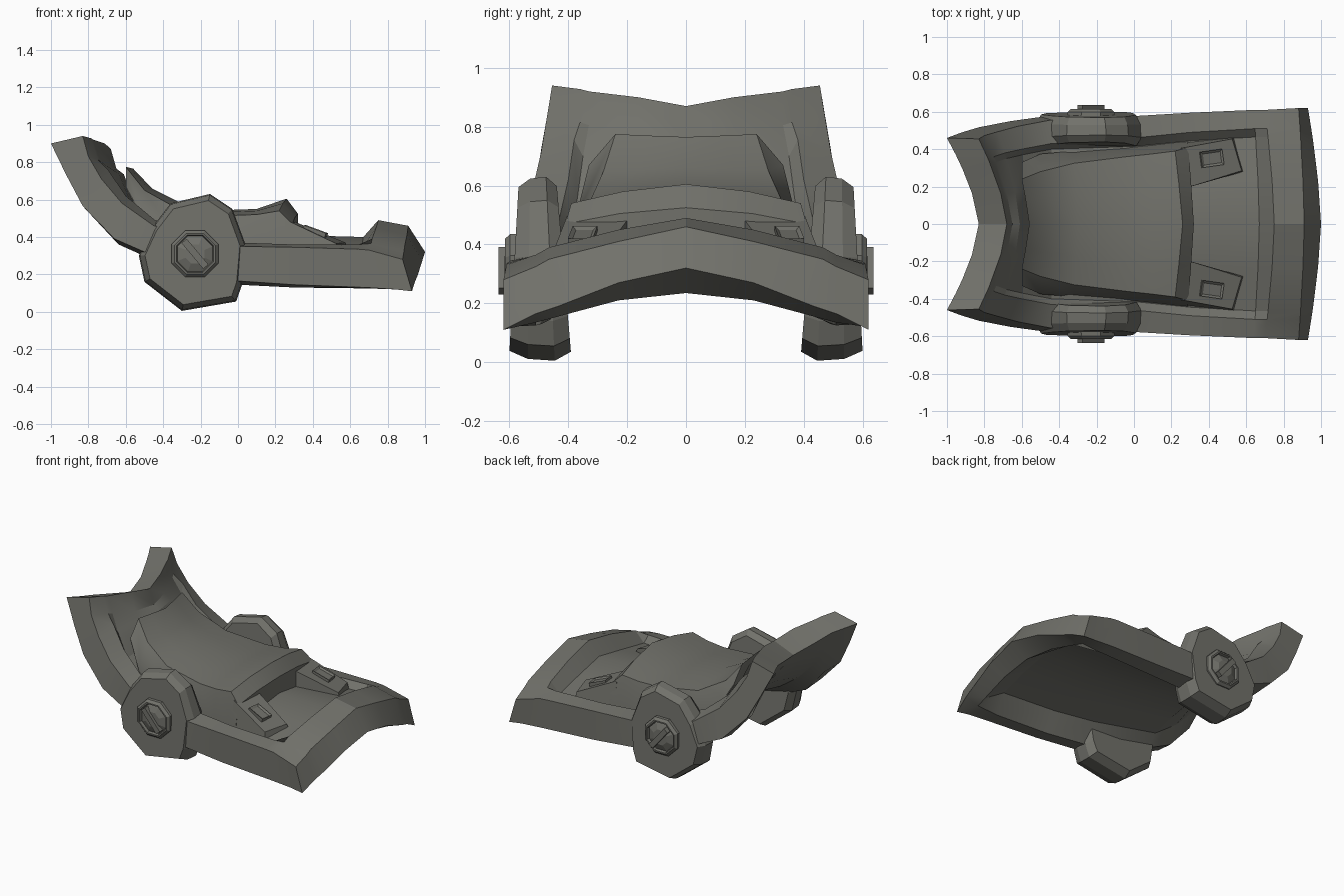
import bpy, bmesh, math
from mathutils import Vector, Matrix

if "Cube" in bpy.data.objects:
    bpy.data.objects.remove(bpy.data.objects["Cube"])

mat = bpy.data.materials.new("dark olive grey")
mat.diffuse_color = (0.165, 0.165, 0.145, 1)
mat.use_nodes = True
mat.node_tree.nodes["Principled BSDF"].inputs["Base Color"].default_value = mat.diffuse_color


def finish(name, bm, smooth=None):
    bmesh.ops.recalc_face_normals(bm, faces=bm.faces)
    me = bpy.data.meshes.new(name)
    bm.to_mesh(me)
    bm.free()
    me.materials.append(mat)
    ob = bpy.data.objects.new(name, me)
    bpy.context.collection.objects.link(ob)
    if smooth:
        bpy.ops.object.select_all(action='DESELECT')
        ob.select_set(True)
        bpy.context.view_layer.objects.active = ob
        bpy.ops.object.shade_smooth_by_angle(angle=math.radians(smooth))
    return ob


def mirror_y(half):
    """Outer-to-centre half row, extended to the other side."""
    return half + [(x, -y, z) for x, y, z in half[-2::-1]]


def loft(bm, rings, cap=True):
    """Closed rings joined into a tube; ends capped when asked."""
    vs = [[bm.verts.new(p) for p in r] for r in rings]
    n = len(vs[0])
    for a, b in zip(vs, vs[1:]):
        for i in range(n):
            j = (i + 1) % n
            bm.faces.new((a[i], a[j], b[j], b[i]))
    if cap:
        bm.faces.new(vs[0])
        bm.faces.new(vs[-1])
    return vs


def strip_cap(bm, ring):
    """Close a ring made of a top row plus a reversed bottom row with quads."""
    n = len(ring)
    for i in range(n // 2 - 1):
        bm.faces.new((ring[i], ring[i + 1], ring[n - 2 - i], ring[n - 1 - i]))


# frame: x centre, x side, outer y, inner y, then z from outer edge to centre
TOP = [
    (.91, .88, .62, .51, .28, .325, .35, .41, .46),
    (.75, .70, .61, .51, .33, .365, .39, .45, .49),
    (.67, .64, .61, .51, .335, .36, .32, .36, .40),
    (.30, .30, .595, .49, .345, .36, .32, .37, .41),
    (.00, .00, .577, .46, .35, .37, .33, .38, .42),
    (-.43, -.45, .555, .43, .46, .49, .43, .44, .46),
    (-.56, -.62, .523, .40, .58, .62, .55, .58, .60),
    (-.61, -.73, .493, .38, .71, .755, .70, .735, .735),
    (-.65, -.80, .473, .36, .83, .815, .805, .775, .765),
    (-.68, -.83, .455, .36, .94, .928, .92, .90, .87),
]
UNDER = [
    (1.0, .93, .62, .51, .11, .165, .19, .27, .32),
    (.88, .84, .612, .51, .12, .135, .155, .21, .235),
    (.72, .69, .61, .51, .13, .125, .25, .30, .34),
    (.30, .30, .595, .49, .145, .13, .26, .31, .34),
    (.00, .00, .577, .46, .165, .145, .28, .33, .36),
    (-.45, -.50, .572, .43, .32, .29, .36, .39, .41),
    (-.60, -.66, .55, .41, .39, .36, .47, .51, .54),
    (-.70, -.83, .517, .40, .565, .53, .61, .64, .64),
    (-.76, -.92, .49, .38, .735, .71, .72, .72, .72),
    (-.83, -1.0, .46, .37, .90, .885, .875, .835, .81),
]


def frame_row(r, under=False):
    xc, xs, yo, yi = r[:4]
    gap = .075 if under else .045 if xs > -.2 else .03
    ys = (yo, yi, yi - gap, yi * .45, 0)
    return mirror_y([(xc + (xs - xc) * (y / yo) ** 1.5, y, z)
                     for y, z in zip(ys, r[4:])])


bm = bmesh.new()
vs = loft(bm, [frame_row(t) + frame_row(u, True)[::-1] for t, u in zip(TOP, UNDER)], False)
strip_cap(bm, vs[0])
strip_cap(bm, vs[-1])
finish("shell_frame", bm, 22)

# curved centre panel: x centre, x side, top y, base y, z side / mid / centre / base
PANEL = [
    (-.56, -.60, .24, .33, .775, .77, .765, .67),
    (-.46, -.50, .28, .375, .65, .655, .66, .49),
    (-.30, -.32, .325, .39, .55, .57, .58, .38),
    (-.04, -.04, .36, .41, .515, .535, .545, .32),
    (.10, .10, .375, .425, .52, .54, .55, .31),
    (.26, .22, .39, .44, .54, .58, .605, .30),
    (.32, .29, .41, .445, .47, .505, .525, .30),
]
bm = bmesh.new()
rings = []
for xc, xs, yt, yb, zs, zm, zc, zb in PANEL:
    xm = (xc + xs) / 2
    top = mirror_y([(xs, yb, zb), (xs, yt, zs), (xm, yt * .55, zm), (xc, 0, zc)])
    base = mirror_y([(xs, yb, zb - .01), (xs, yt, zb), (xm, yt * .55, zb + .05), (xc, 0, zb + .07)])
    rings.append(top + base[::-1])
vs = loft(bm, rings, False)
strip_cap(bm, vs[0])
strip_cap(bm, vs[-1])
finish("centre_panel", bm, 38)

# hub outline in the side plane
HUB = [(-.53, .30), (-.50, .16), (-.30, .005), (-.01, .055), (.02, .14),
       (.04, .36), (-.03, .55), (-.15, .63), (-.36, .58), (-.46, .45)]
HC = Vector((-.23, .31))


def side_ring(pts, centre, y, s=1):
    return [(centre[0] + (x - centre[0]) * s, y, centre[1] + (z - centre[1]) * s)
            for x, z in pts]


def hub_ring(f, scale, s):
    """Hub ring at depth fraction f; the hub gets thinner towards the top."""
    ring = []
    for x, _, z in side_ring(HUB, HC, 0, scale):
        inner, outer = .388 + .085 * z, .602 - .055 * z
        ring.append((x, s * (inner + (outer - inner) * f), z))
    return ring


def octagon(r):
    return [(HC.x + r * math.cos(math.pi * (k + .5) / 4),
             HC.y + r * math.sin(math.pi * (k + .5) / 4)) for k in range(8)]


for s, side in ((-1, "right"), (1, "left")):
    # wheel-like hub with bevelled rims
    bm = bmesh.new()
    loft(bm, [hub_ring(f, k, s) for f, k in ((0, .9), (.27, 1), (.7, .98), (1, .89))])
    finish(side + "_hub", bm)

    # octagonal button with a sunken ring and low core
    bm = bmesh.new()
    loft(bm, [side_ring(octagon(r), HC, s * y) for y, r in
              ((.55, .138), (.598, .135), (.615, .118), (.615, .108),
               (.597, .102), (.602, .09), (.616, .055))])
    finish(side + "_button", bm)

    # diagonal ridge on the button
    bm = bmesh.new()
    m = (Matrix.Translation((HC.x, s * .614, HC.y)) @ Matrix.Rotation(math.radians(50), 4, 'Y')
         @ Matrix.Diagonal((.18, .045, .036, 1)))
    bmesh.ops.create_cube(bm, size=1, matrix=m)
    finish(side + "_button_ridge", bm)

    # sloping tab in front of the panel
    bm = bmesh.new()
    top = [(.27, .19, .495), (.25, .405, .495), (.525, .455, .365), (.575, .285, .37)]
    low = [(.27, .19, .35), (.25, .435, .30), (.535, .465, .30), (.585, .28, .345)]
    loft(bm, [[(x, s * y, z) for x, y, z in r] for r in (low, top)])
    finish(side + "_tab", bm)

    # small tilted latch with an inset top
    bm = bmesh.new()
    m = (Matrix.Translation((.41, s * .35, .418)) @ Matrix.Rotation(s * math.radians(8), 4, 'Z')
         @ Matrix.Rotation(math.radians(20), 4, 'Y') @ Matrix.Diagonal((.125, .085, .05, 1)))
    bmesh.ops.create_cube(bm, size=1, matrix=m)
    bm.normal_update()
    lid = max(bm.faces, key=lambda f: f.normal.z)
    bmesh.ops.inset_region(bm, faces=[lid], thickness=.018, depth=0)
    bmesh.ops.translate(bm, verts=lid.verts, vec=(0, 0, -.01))
    finish(side + "_latch", bm)
